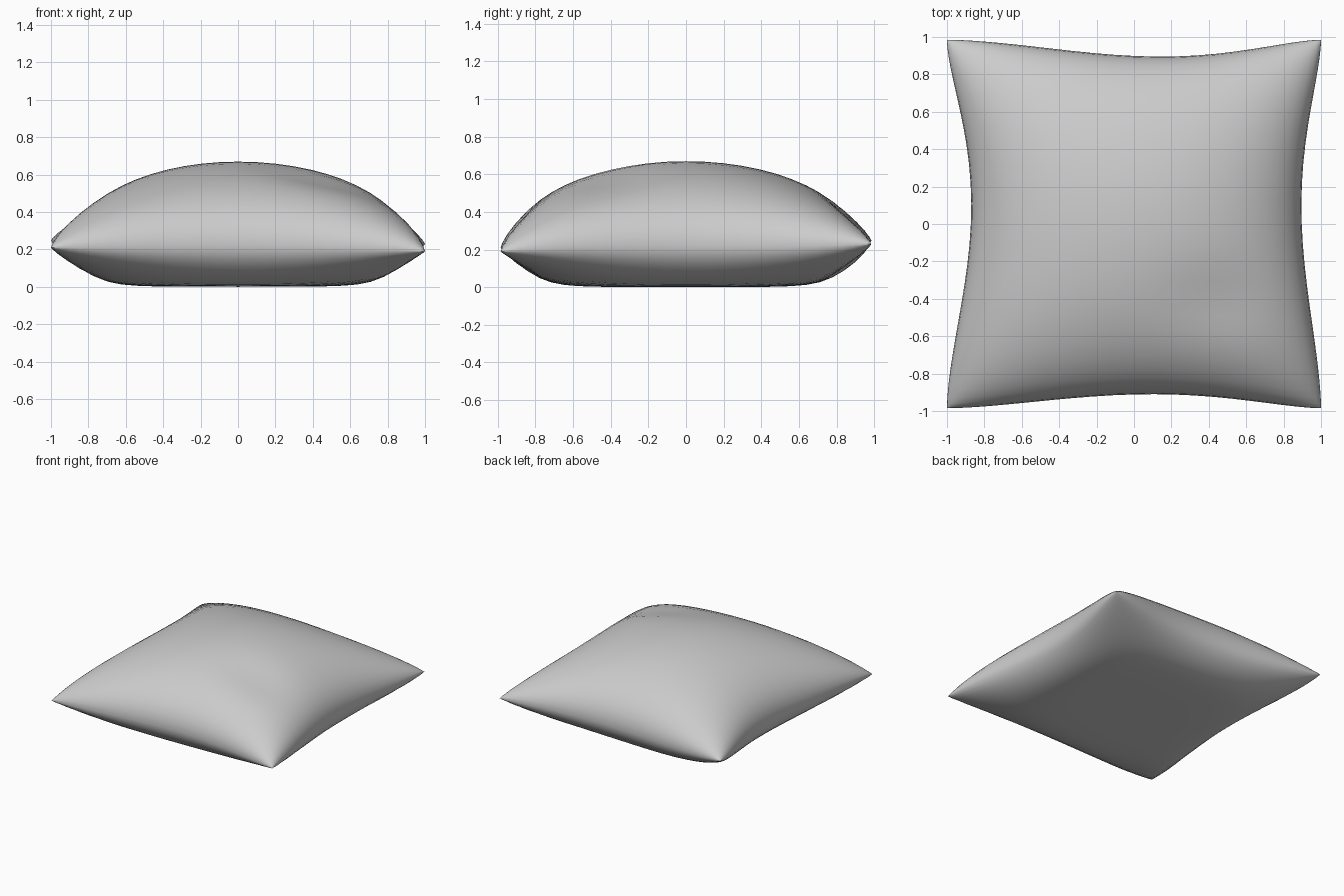
import bpy, bmesh
from math import sin, pi, exp

if "Cube" in bpy.data.objects:
    bpy.data.objects.remove(bpy.data.objects["Cube"])

N = 28  # grid divisions per side


def pinch(t, depth, peak):
    """Inward pull of a seam, strongest near its middle."""
    s = t + peak * (1 - t * t)
    s = max(-1.0, min(1.0, t - peak * (1 - t * t)))
    return depth * (1 - s * s) ** 1.7


def outline(u, v):
    """Map the unit square to the pinched cushion outline."""
    dx = pinch(v, 0.13 if u < 0 else 0.105, 0.1)
    dy = pinch(u, 0.075, 0.1) if v < 0 else pinch(u, 0.09, 0.15)
    return u * (1 - dx), v * (0.985 - dy)


def bulge(u, v):
    return max(0.0, (1 - u * u) * (1 - v * v))


def height(u, v, top):
    b = bulge(u, v)
    rim = 0.22 + 0.02 * u * u * v * v * (v - 0.5 * u)
    if top:
        dent = 0.035 * exp(-((u - 0.5) / 0.3) ** 2 - ((v + 0.45) / 0.2) ** 2)
        return rim + (0.67 - rim) * b ** 0.48 - dent * b ** 0.5
    # underside flattens where it rests on the ground
    g = 1.5 * b ** 0.5
    g = g / (1 + g ** 8) ** 0.125
    return rim * (1 - g)


# cushion: upper and lower shells welded along the seam
bm = bmesh.new()
ts = [sin(pi / 2 * (2 * i / N - 1)) for i in range(N + 1)]
for top in (True, False):
    grid = [[bm.verts.new((*outline(u, v), height(u, v, top))) for u in ts] for v in ts]
    for j in range(N):
        for i in range(N):
            q = [grid[j][i], grid[j][i + 1], grid[j + 1][i + 1], grid[j + 1][i]]
            bm.faces.new(q if top else q[::-1])
bmesh.ops.remove_doubles(bm, verts=bm.verts, dist=1e-5)
bmesh.ops.recalc_face_normals(bm, faces=bm.faces)

# rest on the ground
low = min(v.co.z for v in bm.verts)
bmesh.ops.translate(bm, verts=bm.verts, vec=(0, 0, -low))

mesh = bpy.data.meshes.new("cushion")
bm.to_mesh(mesh)
bm.free()
cushion = bpy.data.objects.new("cushion", mesh)
bpy.context.collection.objects.link(cushion)
bpy.context.view_layer.objects.active = cushion
cushion.select_set(True)
bpy.ops.object.shade_smooth_by_angle(angle=pi / 3)
